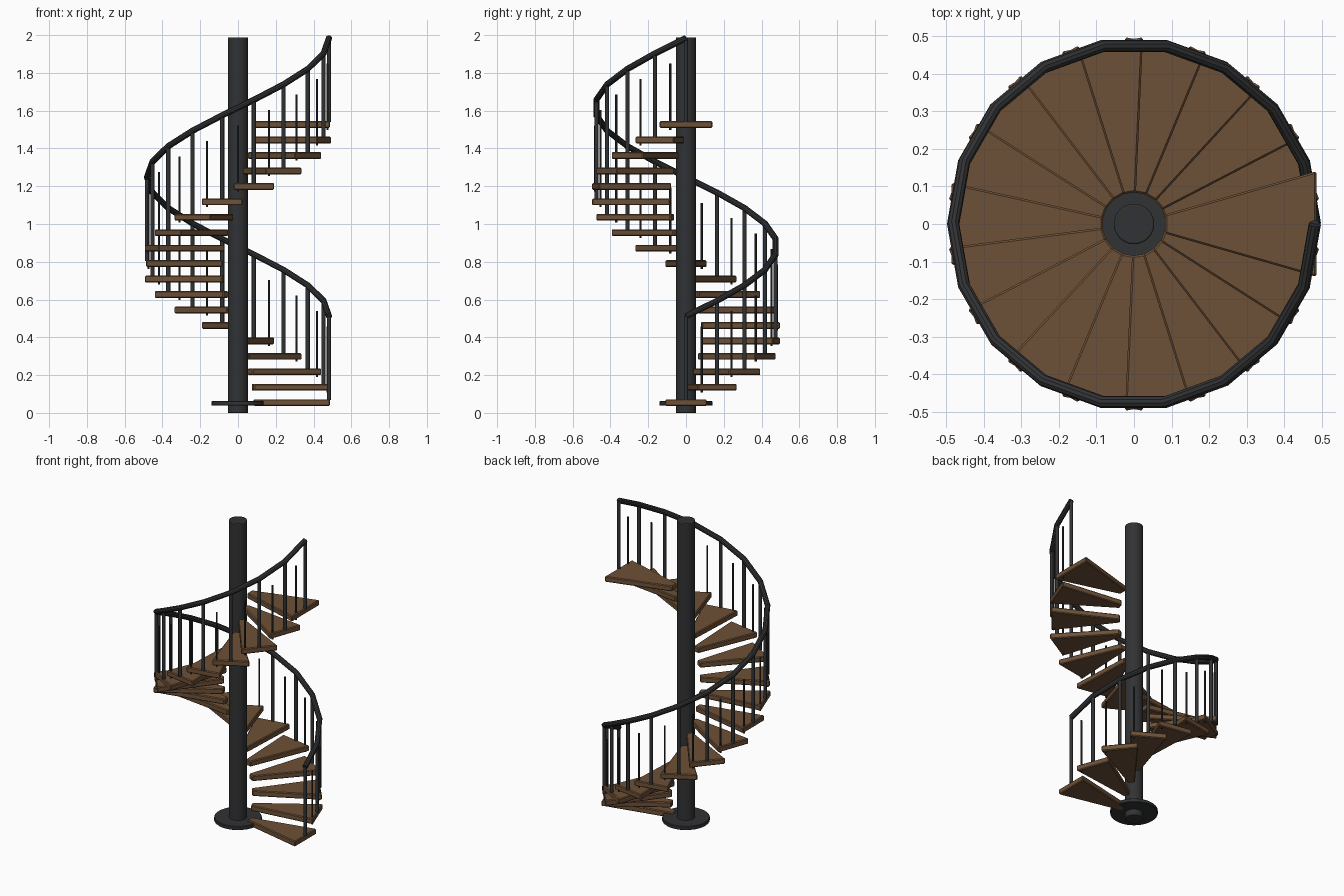
import bpy, bmesh, math
from mathutils import Matrix, Vector

if "Cube" in bpy.data.objects:
    bpy.data.objects.remove(bpy.data.objects["Cube"])

STEPS = 18                     # 20 degrees per step, one full turn
TURN = math.radians(20)
RISE = 0.0818                  # height gained per step
RAIL_R = 0.482                 # radius of the balustrade
TREAD_Z = 0.054                # centre height of first tread
TREAD_H = 0.036
RAIL_Z = 0.512                 # handrail height at first tread


def material(name, rgb):
    m = bpy.data.materials.new(name)
    m.diffuse_color = (*rgb, 1)
    m.use_nodes = True
    m.node_tree.nodes["Principled BSDF"].inputs["Base Color"].default_value = m.diffuse_color
    return m


wood = material("brown wood", (0.155, 0.082, 0.038))
metal = material("dark metal", (0.031, 0.032, 0.034))


def add_object(name, bm, mat):
    bmesh.ops.recalc_face_normals(bm, faces=bm.faces[:])
    me = bpy.data.meshes.new(name)
    bm.to_mesh(me)
    bm.free()
    me.materials.append(mat)
    ob = bpy.data.objects.new(name, me)
    bpy.context.collection.objects.link(ob)
    return ob


def smooth(ob):
    bpy.ops.object.select_all(action='DESELECT')
    ob.select_set(True)
    bpy.context.view_layer.objects.active = ob
    bpy.ops.object.shade_smooth_by_angle(angle=math.radians(35))


def bevel(ob, width, segments=1):
    mod = ob.modifiers.new("bevel", 'BEVEL')
    mod.width = width
    mod.segments = segments
    mod.limit_method = 'ANGLE'
    mod.angle_limit = math.radians(40)


def cylinder(name, radius, z0, z1, k=None, sides=32):
    """Upright cylinder, on the axis or on the balustrade at step k."""
    x, y = (0, 0) if k is None else (RAIL_R * math.cos(k * TURN), RAIL_R * math.sin(k * TURN))
    bm = bmesh.new()
    bmesh.ops.create_cone(bm, cap_ends=True, segments=sides, radius1=radius, radius2=radius,
                          depth=z1 - z0, matrix=Matrix.Translation((x, y, (z0 + z1) / 2)))
    ob = add_object(name, bm, metal)
    smooth(ob)
    return ob


def tread(name, k, widen=1.0):
    """Wedge-shaped step pointing away from the column."""
    bm = bmesh.new()
    outline = [(0.083, -0.02), (0.486, -0.11), (0.486, 0.11), (0.083, 0.02)]
    face = bm.faces.new([bm.verts.new((x, y * widen, -TREAD_H / 2)) for x, y in outline])
    top = bmesh.ops.extrude_face_region(bm, geom=[face])['geom']
    bmesh.ops.translate(bm, vec=(0, 0, TREAD_H),
                        verts=[v for v in top if isinstance(v, bmesh.types.BMVert)])
    bm.transform(Matrix.Translation((0, 0, TREAD_Z + k * RISE)) @ Matrix.Rotation(k * TURN, 4, 'Z'))
    bevel(add_object(name, bm, wood), 0.005)


# Central column and floor flange
bevel(cylinder("column", 0.054, 0.0, 1.987), 0.004, 2)
bevel(cylinder("base_flange", 0.14, 0.038, 0.062, sides=48), 0.003)

# Treads, with a wider landing at the top, and a main post on each
for k in range(STEPS + 1):
    if k < STEPS:
        tread(f"tread_{k + 1}", k)
    else:
        tread("landing_tread", k, 1.28)
    cylinder(f"post_{k + 1}", 0.011, TREAD_Z + TREAD_H / 2 - 0.004 + k * RISE,
             RAIL_Z + k * RISE, k, 12)

# Thin balusters between the main posts
for i in range(STEPS):
    k = i + 0.5
    rail = RAIL_Z + k * RISE
    cylinder(f"baluster_{i + 1}", 0.0058, rail - 0.445, rail - 0.095, k, 10)

# Helical handrail, one straight run per step
cu = bpy.data.curves.new("handrail", 'CURVE')
cu.dimensions = '3D'
cu.bevel_depth = 0.0165
cu.bevel_resolution = 3
cu.use_fill_caps = True
spline = cu.splines.new('POLY')
spline.points.add(STEPS)
for k, p in enumerate(spline.points):
    p.co = (RAIL_R * math.cos(k * TURN), RAIL_R * math.sin(k * TURN), RAIL_Z + k * RISE, 1)
cu.materials.append(metal)
handrail = bpy.data.objects.new("handrail", cu)
bpy.context.collection.objects.link(handrail)
bpy.ops.object.select_all(action='DESELECT')
handrail.select_set(True)
bpy.context.view_layer.objects.active = handrail
bpy.ops.object.convert(target='MESH')
smooth(bpy.context.view_layer.objects.active)
